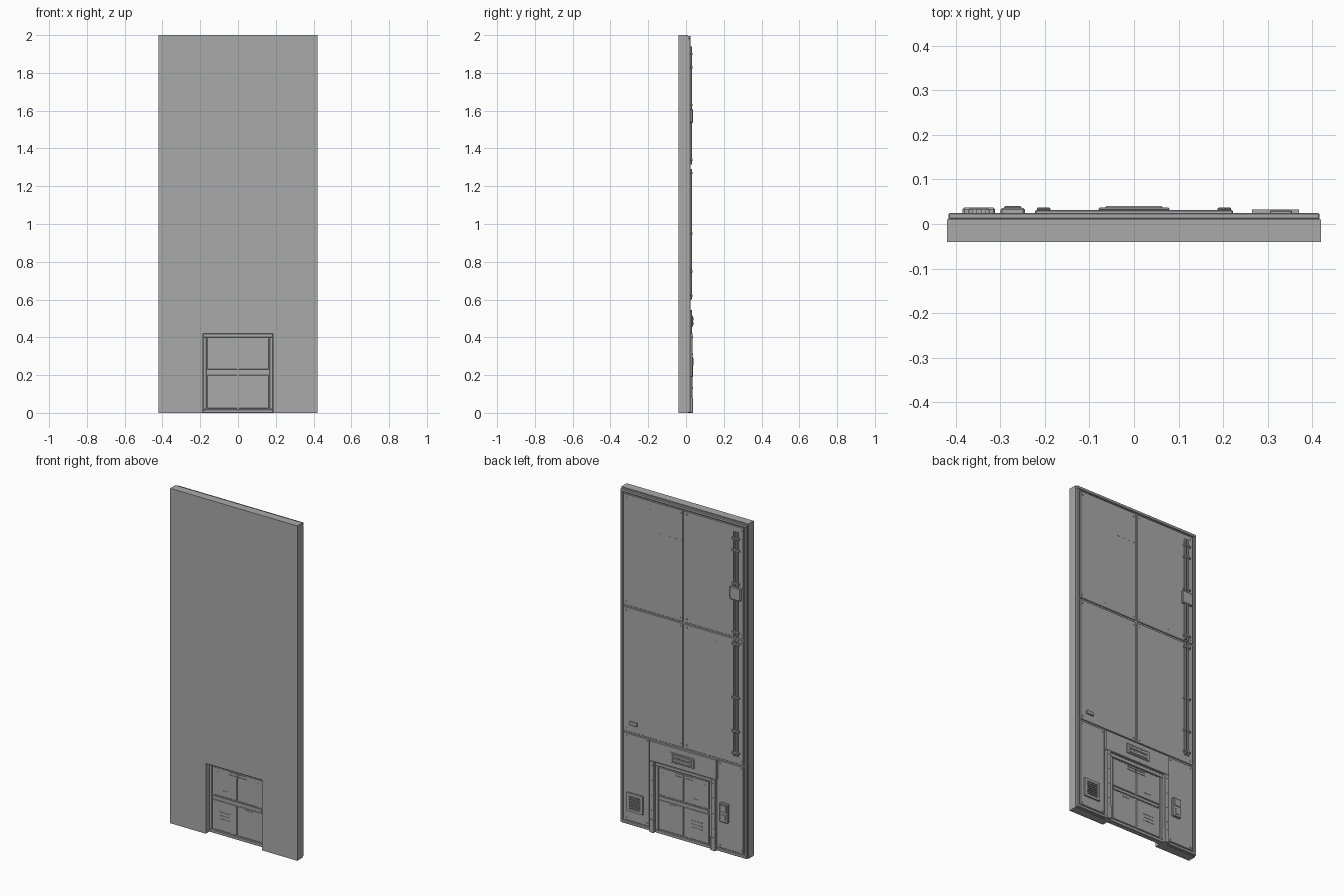
import bpy, bmesh, math
from mathutils import Matrix, Vector

if "Cube" in bpy.data.objects:
    bpy.data.objects.remove(bpy.data.objects["Cube"])

grey = bpy.data.materials.new("plain_grey")
grey.use_nodes = True
grey.diffuse_color = (0.4, 0.4, 0.4, 1)
grey.node_tree.nodes["Principled BSDF"].inputs["Base Color"].default_value = grey.diffuse_color


def finish(name, bm, bevel=0):
    bmesh.ops.recalc_face_normals(bm, faces=bm.faces[:])
    mesh = bpy.data.meshes.new(name)
    bm.to_mesh(mesh)
    bm.free()
    mesh.materials.append(grey)
    ob = bpy.data.objects.new(name, mesh)
    bpy.context.scene.collection.objects.link(ob)
    if bevel:
        mod = ob.modifiers.new("edge_bevel", 'BEVEL')
        mod.width, mod.segments = bevel, 1
    return ob


def add_box(bm, x0, x1, y0, y1, z0, z1):
    size = Vector((x1 - x0, y1 - y0, z1 - z0))
    mid = Vector((x0 + x1, y0 + y1, z0 + z1)) / 2
    bmesh.ops.create_cube(bm, size=1, matrix=Matrix.Translation(mid) @ Matrix.Diagonal((*size, 1)))


def boxes(name, items, bevel=0):
    bm = bmesh.new()
    for item in items:
        add_box(bm, *item)
    return finish(name, bm, bevel)


def cylinders(name, items, axis, sides=10):
    # each item: centre, radius, length
    bm = bmesh.new()
    turn = Matrix.Rotation(math.pi / 2, 4, 'X') if axis == 'Y' else Matrix()
    for c, r, length in items:
        bmesh.ops.create_cone(bm, cap_ends=True, segments=sides, radius1=r, radius2=r,
                              depth=length, matrix=Matrix.Translation(c) @ turn)
    return finish(name, bm)


def prism(name, profile, y0, y1, bevel=0):
    bm = bmesh.new()
    face = bm.faces.new([bm.verts.new((x, y0, z)) for x, z in profile])
    ext = bmesh.ops.extrude_face_region(bm, geom=[face])
    bmesh.ops.translate(bm, vec=(0, y1 - y0, 0),
                        verts=[v for v in ext["geom"] if isinstance(v, bmesh.types.BMVert)])
    return finish(name, bm, bevel)


def arch(w, h, top, door):
    return [(-w, h), (-door, h), (-door, 0.42), (door, 0.42), (door, h), (w, h), (w, top), (-w, top)]


# Wall slab with doorway, and the thinner back layer
W, D = 0.42, 0.185
prism("wall_slab", arch(W, 0, 2, D), -0.04, 0.01)
prism("back_layer", arch(W - 0.004, 0.002, 1.995, D), 0.01, 0.017)

# Raised rim around the back
E = W - 0.003
rim = [(-E, E, 0.01, 0.025, 1.978, 1.996)]
for s in (-1, 1):
    a, b = sorted((s * E, s * (E - 0.016)))
    rim.append((a, b, 0.01, 0.025, 0.002, 1.98))
    a, b = sorted((s * E, s * 0.22))
    rim.append((a, b, 0.01, 0.025, 0.002, 0.02))
boxes("back_rim", rim, 0.003)

# Upper wall panels with raised centre strips and corner screws
panels, strips, screws = [], [], []
for z0, z1 in ((0.555, 1.298), (1.308, 1.972)):
    for s in (-1, 1):
        a, b = sorted((s * 0.005, s * 0.395))
        panels.append((a, b, 0.012, 0.0225, z0, z1))
        a, b = sorted((s * 0.219, s * 0.222))
        strips.append((a, b, 0.02, 0.0235, z0 + 0.03, z1 - 0.05))
        for x in (0.02, 0.38):
            for z in (z0 + 0.02, z1 - 0.02):
                screws.append(((s * x, 0.023, z), 0.005, 0.004))
boxes("upper_panels", panels, 0.002)
boxes("panel_strips", strips)

# Lower side panels
lower = []
for s in (-1, 1):
    a, b = sorted((s * 0.226, s * 0.395))
    lower.append((a, b, 0.012, 0.0225, 0.025, 0.545))
    screws += [((s * x, 0.023, z), 0.005, 0.004) for x in (0.24, 0.38) for z in (0.04, 0.53)]
boxes("lower_panels", lower, 0.002)
cylinders("panel_screws", screws, 'Y', 8)

# Header plate, door posts and lamp over the door
boxes("door_header", [(-0.222, 0.222, 0.012, 0.031, 0.425, 0.545)], 0.002)
posts, feet, bolts = [], [], []
for s in (-1, 1):
    a, b = sorted((s * 0.188, s * 0.218))
    posts.append((a, b, 0.005, 0.034, 0, 0.425))
    feet.append((a, b, 0.03, 0.037, 0, 0.08))
    bolts += [((s * 0.203, 0.035, z), 0.004, 0.004) for z in (0.13, 0.22, 0.31, 0.4)]
boxes("door_posts", posts, 0.002)
boxes("post_feet", feet, 0.002)
cylinders("post_bolts", bolts, 'Y', 8)
boxes("lamp_base", [(-0.08, 0.08, 0.03, 0.037, 0.455, 0.515)], 0.003)
boxes("lamp_bars", [(-0.065, 0.065, 0.034, 0.04, z, z + 0.018) for z in (0.464, 0.488)], 0.003)

# Door leaf, frame and inset panels on both faces
boxes("door_leaf", [(-D, D, 0.0, 0.014, 0, 0.42)])
frame, door_panels, trim = [], [], []
for y0, y1 in ((-0.008, 0.002), (0.012, 0.022)):
    frame += [(-D, D, y0, y1, 0.4, 0.42), (-D, D, y0, y1, 0, 0.018),
              (-D, -0.168, y0, y1, 0.018, 0.4), (0.168, D, y0, y1, 0.018, 0.4)]
for y0, y1 in ((-0.004, 0.002), (0.012, 0.018)):
    for s in (-1, 1):
        a, b = sorted((s * 0.004, s * 0.163))
        door_panels += [(a, b, y0, y1, 0.024, 0.2), (a, b, y0, y1, 0.23, 0.395)]
        a, b = sorted((s * 0.132, s * 0.136))
        trim.append((a, b, y0 - 0.002, y1 + 0.002, 0.255, 0.37))
    trim.append((-0.16, 0.16, y0 - 0.002, y1 + 0.002, 0.207, 0.223))
    trim += [(-0.06, 0.06, y0 - 0.003, y1 + 0.003, z, z + 0.008) for z in (0.366, 0.382)]
    trim += [(-0.12, -0.05, y0 - 0.002, y1 + 0.002, z, z + 0.006) for z in (0.09, 0.11, 0.13)]
    trim.append((-0.1, -0.06, y0 - 0.002, y1 + 0.002, 0.262, 0.268))
    trim.append((0.05, 0.1, y0 - 0.002, y1 + 0.002, 0.184, 0.19))
boxes("door_frame", frame, 0.002)
boxes("door_panels", door_panels, 0.002)
boxes("door_trim", trim)

# Louvred vent
vx0, vx1, vz0, vz1 = 0.265, 0.37, 0.085, 0.195
boxes("vent_frame", [(vx0, vx1, 0.02, 0.032, vz0, vz0 + 0.015), (vx0, vx1, 0.02, 0.032, vz1 - 0.015, vz1),
                     (vx0, vx0 + 0.015, 0.02, 0.032, vz0, vz1), (vx1 - 0.015, vx1, 0.02, 0.032, vz0, vz1)])
boxes("vent_slats", [(vx0 + 0.01, vx1 - 0.01, 0.02, 0.029, vz0 + 0.02 + i * 0.013, vz0 + 0.027 + i * 0.013)
                     for i in range(6)])

# Door control box
boxes("control_box", [(-0.3, -0.245, 0.02, 0.036, 0.185, 0.3)], 0.004)
boxes("control_face", [(-0.292, -0.253, 0.034, 0.04, 0.25, 0.29), (-0.285, -0.26, 0.034, 0.038, 0.2, 0.235)], 0.002)

# Small plate and slits
boxes("small_plate", [(0.305, 0.355, 0.02, 0.03, 0.6, 0.622)], 0.002)
boxes("small_slits", [(x, x + 0.014, 0.02, 0.024, 1.788, 1.792) for x in (0.01, 0.047, 0.083, 0.12, 0.15)])

# Vertical conduit with clamps and junction box
runs = ((0.6, 1.29), (1.315, 1.54), (1.6, 1.94))
cylinders("conduit_pipes", [((x, 0.027, (a + b) / 2), 0.006, b - a)
                            for a, b in runs for x in (-0.338, -0.358)], 'Z')
boxes("conduit_clamps", [(-0.372, -0.324, 0.02, 0.035, z - 0.006, z + 0.006)
                         for z in (0.62, 0.75, 0.95, 1.27, 1.34, 1.63, 1.83, 1.9)], 0.002)
boxes("junction_box", [(-0.385, -0.312, 0.02, 0.037, 1.535, 1.61)], 0.004)
